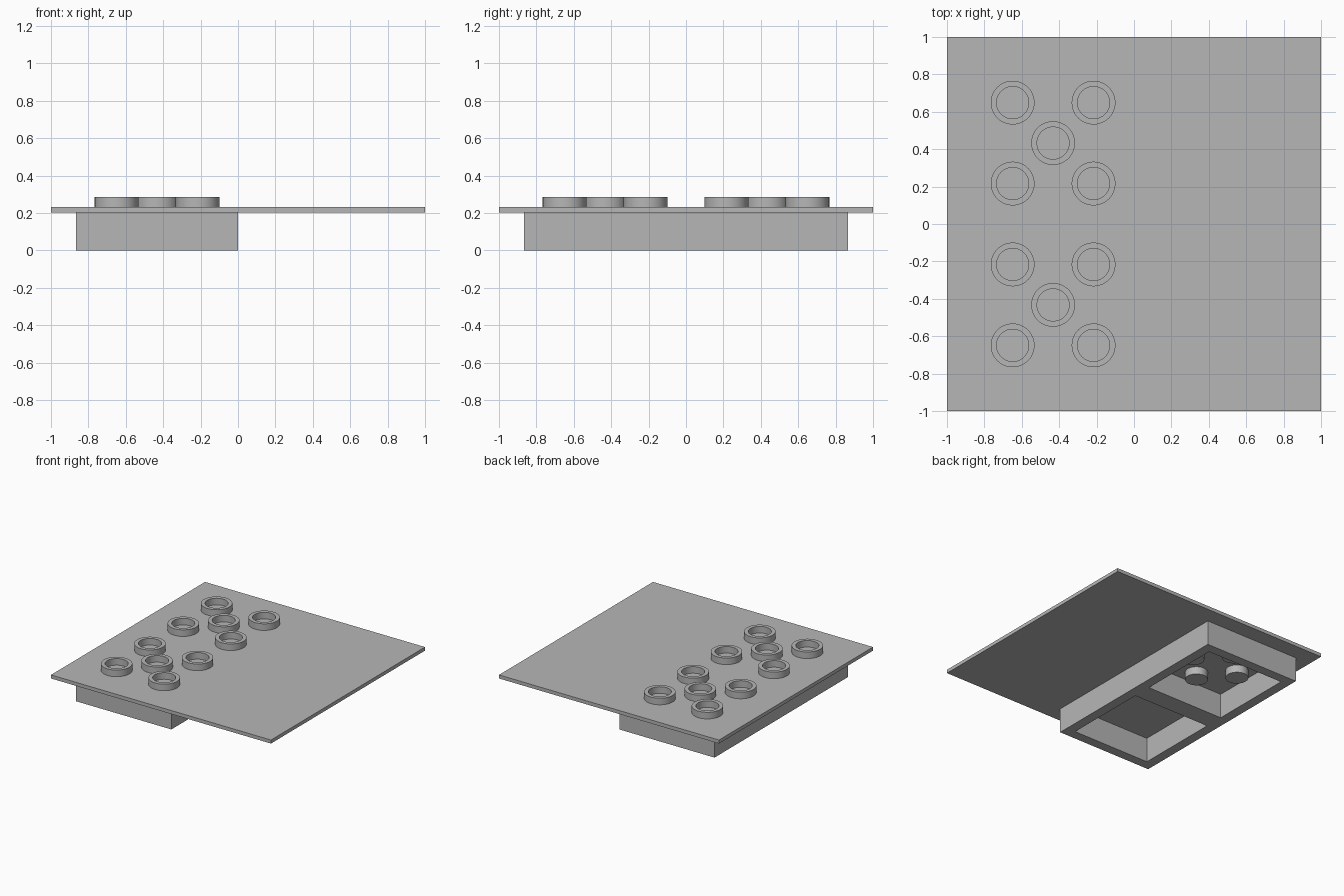
import bpy, bmesh, math

cube = bpy.data.objects.get("Cube")
if cube:
    bpy.data.objects.remove(cube, do_unlink=True)

GRAY = (0.47, 0.47, 0.47, 1)
gray = bpy.data.materials.new("plain gray")
gray.use_nodes = True
gray.diffuse_color = GRAY
gray.node_tree.nodes["Principled BSDF"].inputs["Base Color"].default_value = GRAY

PITCH = 0.2163          # half the spacing between neighbouring studs
TILE = 4 * PITCH        # width of one square tile of the tray
WALL = 0.08
PLATE_BOTTOM, PLATE_TOP, STUD_TOP = 0.203, 0.232, 0.286
PIN_BOTTOM = 0.14
OUTER, INNER = 0.117, 0.086


def add_object(name, bm, location=(0, 0, 0), smooth=False):
    mesh = bpy.data.meshes.new(name)
    bmesh.ops.recalc_face_normals(bm, faces=bm.faces)
    bm.to_mesh(mesh)
    bm.free()
    mesh.materials.append(gray)
    obj = bpy.data.objects.new(name, mesh)
    obj.location = location
    bpy.context.collection.objects.link(obj)
    if smooth:
        bpy.ops.object.select_all(action='DESELECT')
        obj.select_set(True)
        bpy.context.view_layer.objects.active = obj
        bpy.ops.object.shade_smooth_by_angle(angle=math.radians(30))
    return obj


def lathe(name, profile, location, steps=48):
    """Spin a profile of (radius, height) points around the vertical axis."""
    bm = bmesh.new()
    verts = [bm.verts.new((r, 0, z)) for r, z in profile]
    edges = [bm.edges.new(pair) for pair in zip(verts, verts[1:])]
    bmesh.ops.spin(bm, geom=verts + edges, axis=(0, 0, 1), cent=(0, 0, 0),
                   angle=math.tau, steps=steps)
    bmesh.ops.remove_doubles(bm, verts=bm.verts, dist=0.0001)
    return add_object(name, bm, location, smooth=True)


# Large thin plate
bm = bmesh.new()
bmesh.ops.create_cube(bm, size=1)
bmesh.ops.scale(bm, vec=(2, 2, PLATE_TOP - PLATE_BOTTOM), verts=bm.verts)
add_object("plate", bm, (0, 0, (PLATE_TOP + PLATE_BOTTOM) / 2))

# Tray under the plate: a flat frame with two square openings, thickened upward
xs = [-TILE, WALL - TILE, -WALL, 0]
ys = [-TILE, WALL - TILE, -WALL, WALL, TILE - WALL, TILE]
bm = bmesh.new()
grid = [[bm.verts.new((x, y, 0)) for y in ys] for x in xs]
for i in range(len(xs) - 1):
    for j in range(len(ys) - 1):
        if i == 1 and j in (1, 3):
            continue
        bm.faces.new((grid[i][j], grid[i + 1][j],
                      grid[i + 1][j + 1], grid[i][j + 1]))
for face in bm.faces:
    face.normal_update()
tray = add_object("tray", bm)
if tray.data.polygons[0].normal.z < 0:
    tray.data.flip_normals()
thicken = tray.modifiers.new("thickness", 'SOLIDIFY')
thicken.thickness = PLATE_BOTTOM
thicken.offset = 1

# Hollow round studs: five on each tile, laid out like a die face
ring = [(OUTER, 0), (OUTER, STUD_TOP - PLATE_TOP),
        (INNER, STUD_TOP - PLATE_TOP), (INNER, 0)]
for side, middle in (("front", -TILE / 2), ("back", TILE / 2)):
    for dx, dy in ((0, 0), (-1, -1), (-1, 1), (1, -1), (1, 1)):
        lathe(side + "_stud", ring,
              (-TILE / 2 + dx * PITCH, middle + dy * PITCH, PLATE_TOP))

# Four short pins hanging in the back opening
pin = [(INNER, PLATE_BOTTOM - PIN_BOTTOM), (INNER, 0), (0, 0)]
for dx, dy in ((-1, 0), (1, 0), (0, -1), (0, 1)):
    lathe("back_pin", pin,
          (-TILE / 2 + dx * PITCH, TILE / 2 + dy * PITCH, PIN_BOTTOM))
